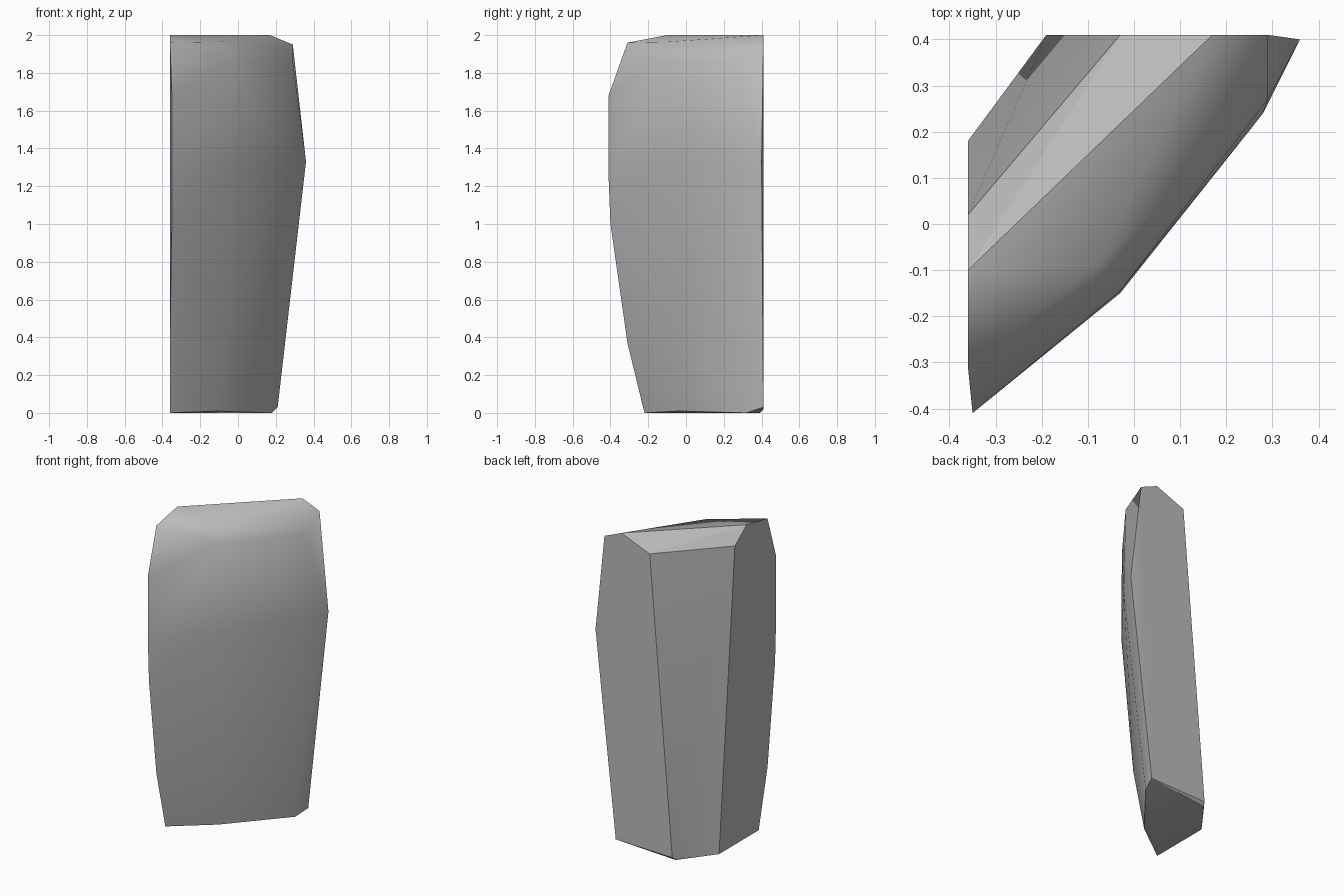
import bpy
import bmesh
import math
from mathutils import Vector

cube = bpy.data.objects.get("Cube")
if cube:
    bpy.data.objects.remove(cube, do_unlink=True)

# One stone grey for the whole shard
stone = bpy.data.materials.new("stone_grey")
stone.use_nodes = True
grey = (0.5, 0.5, 0.5, 1)
stone.diffuse_color = grey
stone.node_tree.nodes["Principled BSDF"].inputs["Base Color"].default_value = grey

LEFT, BACK = -0.36, 0.41   # the two flat cut planes

# Weathered outer face: four columns, bottom to top
left_edge = [(LEFT, y, z) for y, z in
             ((-0.22, 0), (-0.31, 0.37), (-0.31, 1.96))]
left_edge += [(LEFT + 0.01, y, z) for y, z in
              ((-0.4, 1), (-0.41, 1.25), (-0.41, 1.68))]
middle = [(-0.11, -0.04, 0.01), (-0.07, -0.09, 0.4), (-0.03, -0.15, 1.3),
          (-0.03, -0.145, 1.87), (-0.08, -0.09, 1.965)]
outer = [(0.18, 0.32, 0), (0.21, 0.3, 0.35), (0.28, 0.24, 1.33), (0.29, 0.27, 1.86)]
back_edge = [(0.21, BACK, 0.03), (0.36, BACK - 0.01, 1.33), (0.29, BACK, 1.95)]

# Tapered rear chamfer and the flat crown
chamfer = [(LEFT, 0.18, 0), (-0.2, BACK - 0.02, 0), (-0.19, BACK, 0.02),
           (LEFT, 0.02, 1.91), (-0.03, BACK, 1.92)]
crown = [(LEFT, -0.1, 2), (0.17, BACK, 2)]

# Wrap the columns in one faceted solid
bm = bmesh.new()
for point in left_edge + middle + outer + back_edge + chamfer + crown:
    bm.verts.new(point)
bmesh.ops.convex_hull(bm, input=bm.verts[:])
loose = [v for v in bm.verts if not v.link_faces]
bmesh.ops.delete(bm, geom=loose, context='VERTS')
bmesh.ops.dissolve_limit(bm, angle_limit=math.radians(1),
                         verts=bm.verts[:], edges=bm.edges[:])
bmesh.ops.recalc_face_normals(bm, faces=bm.faces[:])
bm.normal_update()

# Worn outer faces blend softly, the cut faces keep crisp edges
outward = Vector((1, -1, 0)).normalized()
for face in bm.faces:
    face.smooth = True
for edge in bm.edges:
    worn = all(f.normal.dot(outward) > 0.1 and f.normal.z > -0.5
               for f in edge.link_faces)
    edge.smooth = edge.calc_face_angle(0) < math.radians(60 if worn else 20)

mesh = bpy.data.meshes.new("rock_shard")
bm.to_mesh(mesh)
bm.free()
mesh.materials.append(stone)
shard = bpy.data.objects.new("rock_shard", mesh)
bpy.context.collection.objects.link(shard)
